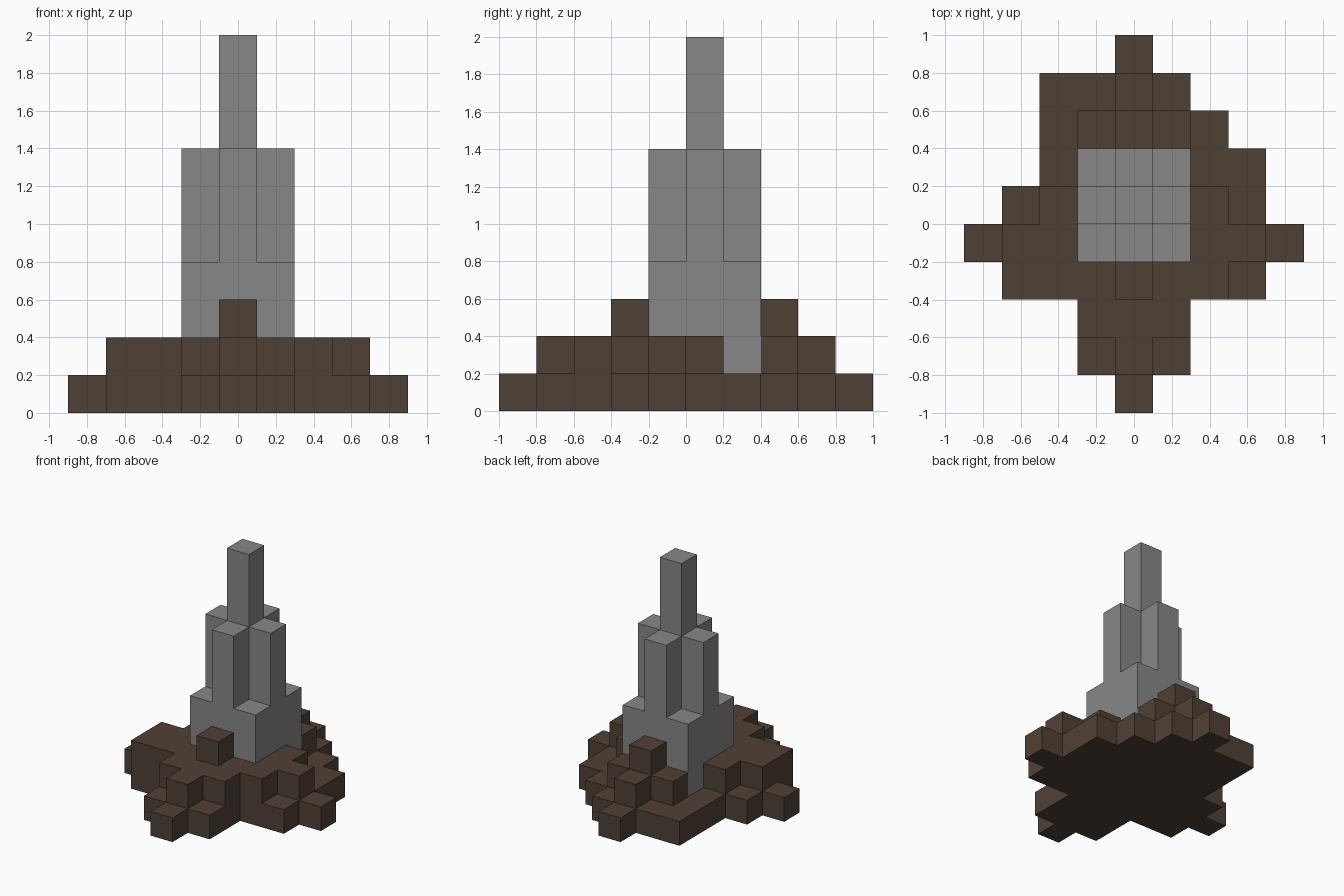
import bpy
import bmesh
from mathutils import Matrix, Vector

CELL = 0.2

cube = bpy.data.objects.get("Cube")
if cube:
    bpy.data.objects.remove(cube, do_unlink=True)


def make_material(name, rgb):
    mat = bpy.data.materials.new(name)
    mat.use_nodes = True
    mat.diffuse_color = (*rgb, 1)
    bsdf = mat.node_tree.nodes["Principled BSDF"]
    bsdf.inputs["Base Color"].default_value = (*rgb, 1)
    bsdf.inputs["Roughness"].default_value = 0.9
    return mat


def build_blocks(name, cells, mat):
    """Join unit blocks into one shell, keeping only the outer faces."""
    cells = set(cells)
    bm = bmesh.new()
    for i, j, k in cells:
        centre = Vector((i, j + 0.5, k + 0.5))
        made = bmesh.ops.create_cube(bm, size=1, matrix=Matrix.Translation(centre))
        faces = {f for v in made["verts"] for f in v.link_faces}
        inner = []
        for f in faces:
            step = f.calc_center_median() - centre
            other = (i + round(step.x * 2), j + round(step.y * 2), k + round(step.z * 2))
            if other in cells:
                inner.append(f)
        bmesh.ops.delete(bm, geom=inner, context="FACES")
    bmesh.ops.remove_doubles(bm, verts=bm.verts, dist=0.01)
    bmesh.ops.scale(bm, vec=(CELL,) * 3, verts=bm.verts)
    bmesh.ops.recalc_face_normals(bm, faces=bm.faces)
    mesh = bpy.data.meshes.new(name)
    bm.to_mesh(mesh)
    bm.free()
    mesh.materials.append(mat)
    obj = bpy.data.objects.new(name, mesh)
    bpy.context.collection.objects.link(obj)
    return obj


brown = make_material("earth_brown", (0.078, 0.052, 0.036))
grey = make_material("stone_grey", (0.242, 0.242, 0.242))

# Mound: block heights per row, back to front, columns left to right
mound_rows = [
    "....1....",
    "..1121...",
    "..12321..",
    "..111111.",
    ".1211121.",
    "122111221",
    ".2223221.",
    "...222...",
    "...121...",
    "....1....",
]
mound = [
    (col - 4, 4 - row, k)
    for row, line in enumerate(mound_rows)
    for col, height in enumerate(line) if height != "."
    for k in range(int(height))
]
build_blocks("earth_mound", mound, brown)

# Stepped spire: low corners, taller cross arms, tallest centre
spire_tops = (10, 7, 4)
spire = [
    (i, j, k)
    for i in (-1, 0, 1)
    for j in (-1, 0, 1)
    for k in range(1, spire_tops[abs(i) + abs(j)])
]
build_blocks("stone_spire", spire, grey)
